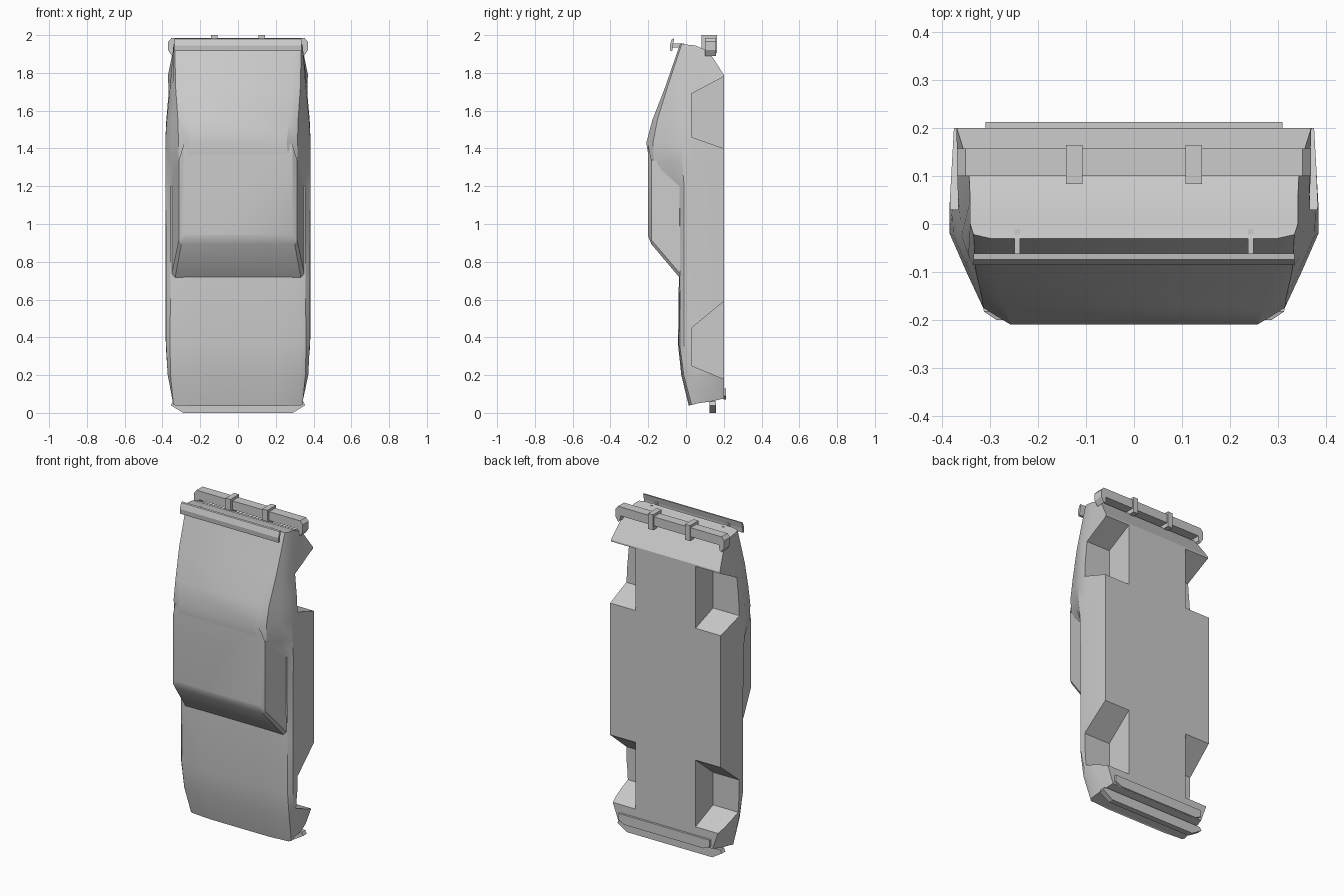
import bpy, bmesh, math

if "Cube" in bpy.data.objects:
    bpy.data.objects.remove(bpy.data.objects["Cube"])

paint = bpy.data.materials.new("plain_grey")
paint.diffuse_color = (0.6, 0.6, 0.6, 1)
paint.use_nodes = True
paint.node_tree.nodes["Principled BSDF"].inputs["Base Color"].default_value = paint.diffuse_color


def finish(bm, name):
    bmesh.ops.recalc_face_normals(bm, faces=bm.faces[:])
    me = bpy.data.meshes.new(name)
    bm.to_mesh(me)
    bm.free()
    ob = bpy.data.objects.new(name, me)
    me.materials.append(paint)
    bpy.context.collection.objects.link(ob)
    return ob


def smooth(ob, deg):
    bpy.ops.object.select_all(action='DESELECT')
    ob.select_set(True)
    bpy.context.view_layer.objects.active = ob
    bpy.ops.object.shade_smooth_by_angle(angle=math.radians(deg))


def loft(name, half_rings):
    """Skin mirrored half rings; the ends are closed with strips across x."""
    bm = bmesh.new()
    rings = []
    for half in half_rings:
        pts = list(half) + [(-x, y, z) for x, y, z in reversed(half)]
        rings.append([bm.verts.new(p) for p in pts])
    n = len(rings[0])
    for a, b in zip(rings, rings[1:]):
        for i in range(n):
            j = (i + 1) % n
            bm.faces.new((a[i], a[j], b[j], b[i]))
    for r in (rings[0], rings[-1]):
        for i in range(n // 2 - 1):
            bm.faces.new((r[i], r[i + 1], r[n - 2 - i], r[n - 1 - i]))
    return finish(bm, name)


def prism(name, poly, axis, lo, hi):
    """Extrude a polygon: axis 'x' takes (y, z) points, axis 'y' takes (x, z)."""
    bm = bmesh.new()
    put = (lambda p, t: (t, p[0], p[1])) if axis == 'x' else (lambda p, t: (p[0], t, p[1]))
    a = [bm.verts.new(put(p, lo)) for p in poly]
    b = [bm.verts.new(put(p, hi)) for p in poly]
    bm.faces.new(a)
    bm.faces.new(b)
    for i in range(len(poly)):
        j = (i + 1) % len(poly)
        bm.faces.new((a[i], a[j], b[j], b[i]))
    return finish(bm, name)


def box(name, x, y, z):
    return prism(name, [(x[0], z[0]), (x[1], z[0]), (x[1], z[1]), (x[0], z[1])], 'y', *y)


def mirrored(right):
    return right + [(-x, z) for x, z in reversed(right)]


# Body cross-sections from nose to tail, floor edge to roof
nose = [(.32, .2, .076), (.335, .13, .06), (.34, .06, .05),
        (.342, .03, .042), (.33, .02, .04), (.2, .015, .036)]
tail = [(.37, .2, 1.79), (.345, .12, 1.915), (.342, .05, 1.945),
        (.342, .0, 1.95), (.335, -.022, 1.955), (.3, -.03, 1.957)]
sections = {
    .20: [(.365, .2), (.372, .1), (.372, .02), (.357, -.012), (.33, -.02), (.2, -.025)],
    .36: [(.376, .2), (.383, .04), (.38, -.01), (.36, -.033), (.33, -.039), (.2, -.042)],
    .70: [(.376, .2), (.385, .04), (.381, -.01), (.357, -.03), (.33, -.035), (.2, -.038)],
    1.2: [(.376, .2), (.385, .04), (.383, -.01), (.357, -.034), (.33, -.037), (.2, -.038)],
    1.32: [(.376, .2), (.385, .04), (.385, -.02), (.35, -.085), (.313, -.17), (.27, -.192)],
    1.43: [(.376, .2), (.385, .04), (.385, -.02), (.35, -.1), (.315, -.175), (.258, -.21)],
    1.55: [(.376, .2), (.38, .04), (.377, -.025), (.348, -.09), (.318, -.152), (.27, -.178)],
    1.72: [(.375, .2), (.366, .05), (.36, -.025), (.346, -.065), (.33, -.1), (.29, -.112)],
}
body = loft("car_body", [nose] + [[(x, y, z) for x, y in s] for z, s in sections.items()] + [tail])

# Wheel arches cut through the sides
arches = [[(.25, .16), (.2, .18), (.03, .25), (.03, .45), (.2, .59), (.25, .63)],
          [(.25, 1.38), (.2, 1.4), (.03, 1.46), (.03, 1.69), (.2, 1.78), (.25, 1.806)]]
for arch in arches:
    for lo, hi in ((.205, .5), (-.5, -.205)):
        cutter = prism("arch_cutter", arch, 'x', lo, hi)
        cutter.hide_render = True
        mod = body.modifiers.new("arch", 'BOOLEAN')
        mod.operation = 'DIFFERENCE'
        mod.solver = 'EXACT'
        mod.object = cutter
        bpy.context.view_layer.objects.active = body
        bpy.ops.object.modifier_apply(modifier=mod.name)
        bpy.data.objects.remove(cutter)
smooth(body, 25)

# Cabin with slanted windscreen and side glass
cabin = loft("cabin", [
    [(.352, y0, 1.3), (.352, y0, .73), (.335, y0, .705)] if k == 0 else
    [(.313, y0, 1.34), (.313, y0, .915), (.30, y0, .893)] if k == 1 else
    [(.288, y0, 1.42), (.288, y0, .945), (.28, y0, .935)]
    for k, y0 in enumerate((-.025, -.183, -.2))])
smooth(cabin, 25)

# Rear bumper with two guards
prism("rear_bumper", mirrored([(.335, 1.985), (.352, 1.985), (.37, 1.965), (.37, 1.92),
                               (.35, 1.89), (.338, 1.9), (.335, 1.93)]), 'y', .1, .158)
# Tail spoiler blade
prism("spoiler", [(-.062, 1.982), (-.074, 1.98), (-.086, 1.945), (-.083, 1.915),
                  (-.072, 1.918), (-.07, 1.945)], 'x', -.335, .335)
# Front bumper lip and lower valance
prism("front_lip", mirrored([(.345, .06), (.355, .04), (.29, 0)]), 'y', .125, .16)
prism("valance", mirrored([(.31, .13), (.31, .09), (.27, .07)]), 'y', .198, .213)

# Paired guards, spoiler posts and lip brackets
for side, s in (("left", 1), ("right", -1)):
    def span(a, b):
        return sorted((s * a, s * b))
    box(side + "_bumper_guard", span(.108, .142), (.083, .165), (1.905, 2.0))
    box(side + "_spoiler_post", span(.238, .25), (-.075, -.01), (1.935, 1.955))
    box(side + "_lip_bracket", span(.24, .255), (.13, .15), (.03, .09))
